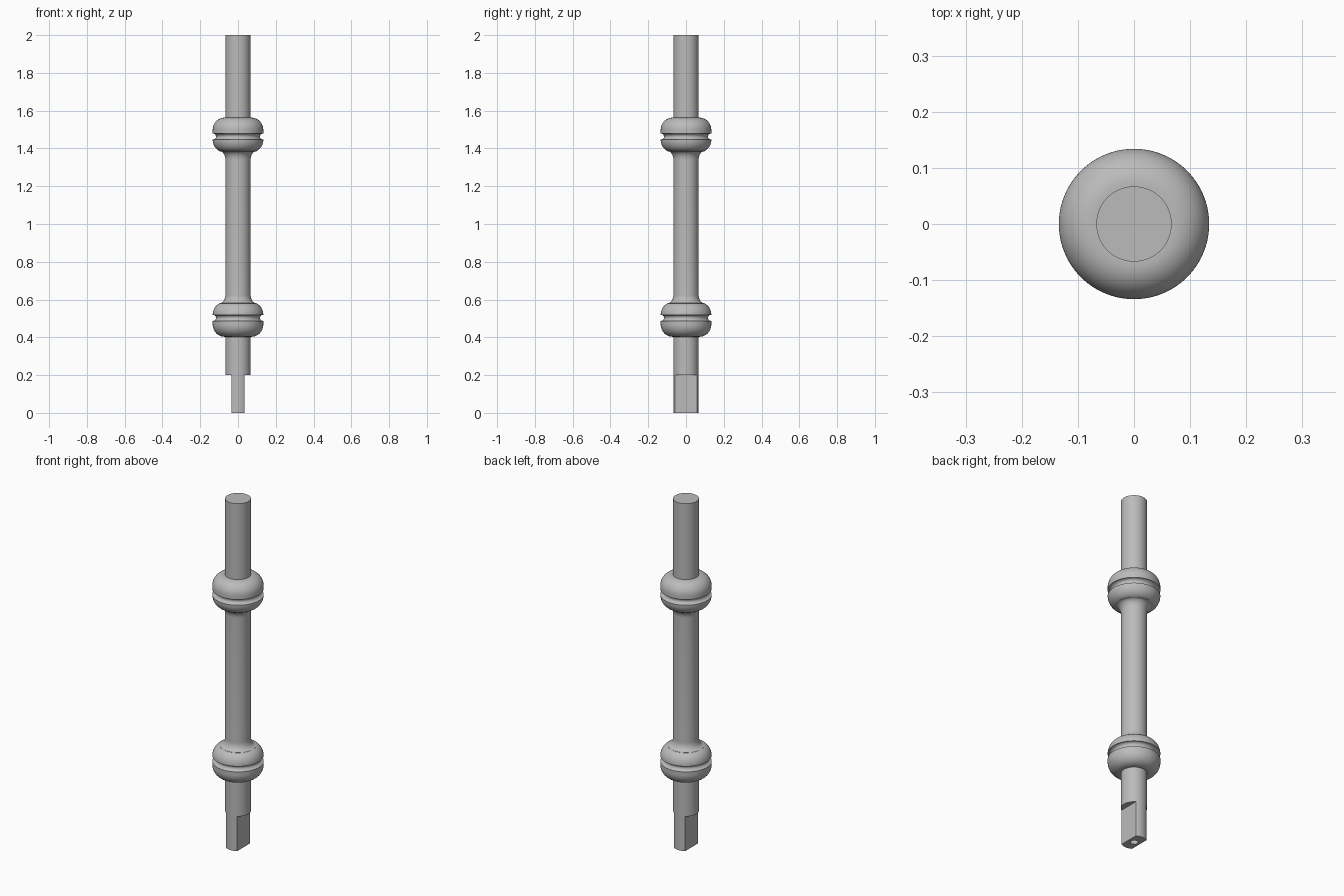
import bpy, bmesh
from math import sin, cos, pi, radians

cube = bpy.data.objects.get("Cube")
if cube:
    bpy.data.objects.remove(cube, do_unlink=True)

SHAFT_R, BEAD_R = 0.067, 0.134
HEIGHT, MIRROR_Z = 2.0, 0.983
TENON_H, TENON_HALF = 0.2, 0.035

grey = bpy.data.materials.new("plain grey")
grey.use_nodes = True
colour = (0.5, 0.5, 0.5, 1)
grey.diffuse_color = colour
grey.node_tree.nodes["Principled BSDF"].inputs["Base Color"].default_value = colour


def arc(cx, cz, rx, rz, start, end, steps):
    """Points on an ellipse arc in the radius/height plane, in degrees."""
    angles = [radians(start + (end - start) * i / steps) for i in range(steps + 1)]
    return [(cx + rx * cos(a), cz + rz * sin(a)) for a in angles]


def lathe(name, profile, sides=96):
    """Turn a closed profile, axis to axis, around z."""
    bm = bmesh.new()
    verts = [bm.verts.new((r, 0, z)) for r, z in profile]
    edges = [bm.edges.new(pair) for pair in zip(verts, verts[1:])]
    bmesh.ops.spin(bm, geom=verts + edges, cent=(0, 0, 0), axis=(0, 0, 1),
                   angle=2 * pi, steps=sides, use_merge=True)
    bmesh.ops.remove_doubles(bm, verts=bm.verts, dist=0.00001)
    bmesh.ops.recalc_face_normals(bm, faces=bm.faces)
    mesh = bpy.data.meshes.new(name)
    bm.to_mesh(mesh)
    bm.free()
    mesh.materials.append(grey)
    obj = bpy.data.objects.new(name, mesh)
    bpy.context.collection.objects.link(obj)
    return obj


def cut(target, cutter):
    """Subtract the cutter and discard it."""
    cutter.hide_render = True
    mod = target.modifiers.new("cut", 'BOOLEAN')
    mod.operation = 'DIFFERENCE'
    mod.solver = 'EXACT'
    mod.object = cutter
    bpy.context.view_layer.objects.active = target
    bpy.ops.object.modifier_apply(modifier=mod.name)
    bpy.data.objects.remove(cutter, do_unlink=True)


# Turned collar: rounded bead, groove, second bead, flare into the shaft
collar = [(SHAFT_R, 0.403)]
collar += arc(0.072, 0.468, BEAD_R - 0.072, 0.065, -90, 0, 14)
collar += arc(BEAD_R, 0.503, 0.018, 0.016, 270, 90, 10)
collar += arc(0.08, 0.519, BEAD_R - 0.08, 0.064, 0, 72, 12)
collar += arc(0.097, 0.625, 0.03, 0.044, 270, 180, 10)
upper_collar = [(r, 2 * MIRROR_Z - z) for r, z in reversed(collar)]

# Whole spindle
profile = [(0, 0), (SHAFT_R, 0)] + collar + upper_collar
profile += [(SHAFT_R, HEIGHT), (0, HEIGHT)]
spindle = lathe("spindle", profile)

# Two flats that leave a tenon at the foot
for side in (-1, 1):
    bpy.ops.mesh.primitive_cube_add(size=1, location=(side * (TENON_HALF + 0.1), 0, TENON_H - 0.2))
    flat = bpy.context.object
    flat.name = "tenon_cutter"
    flat.scale = (0.2, 0.4, 0.4)
    flat.data.materials.append(grey)
    bpy.context.view_layer.update()
    cut(spindle, flat)

# Bored hole in the foot
cut(spindle, lathe("hole_cutter", [(0, -0.05), (0.02, -0.05), (0.02, 0.1), (0, 0.1)], 48))

bpy.ops.object.select_all(action='DESELECT')
spindle.select_set(True)
bpy.context.view_layer.objects.active = spindle
bpy.ops.object.shade_smooth_by_angle(angle=radians(30))
